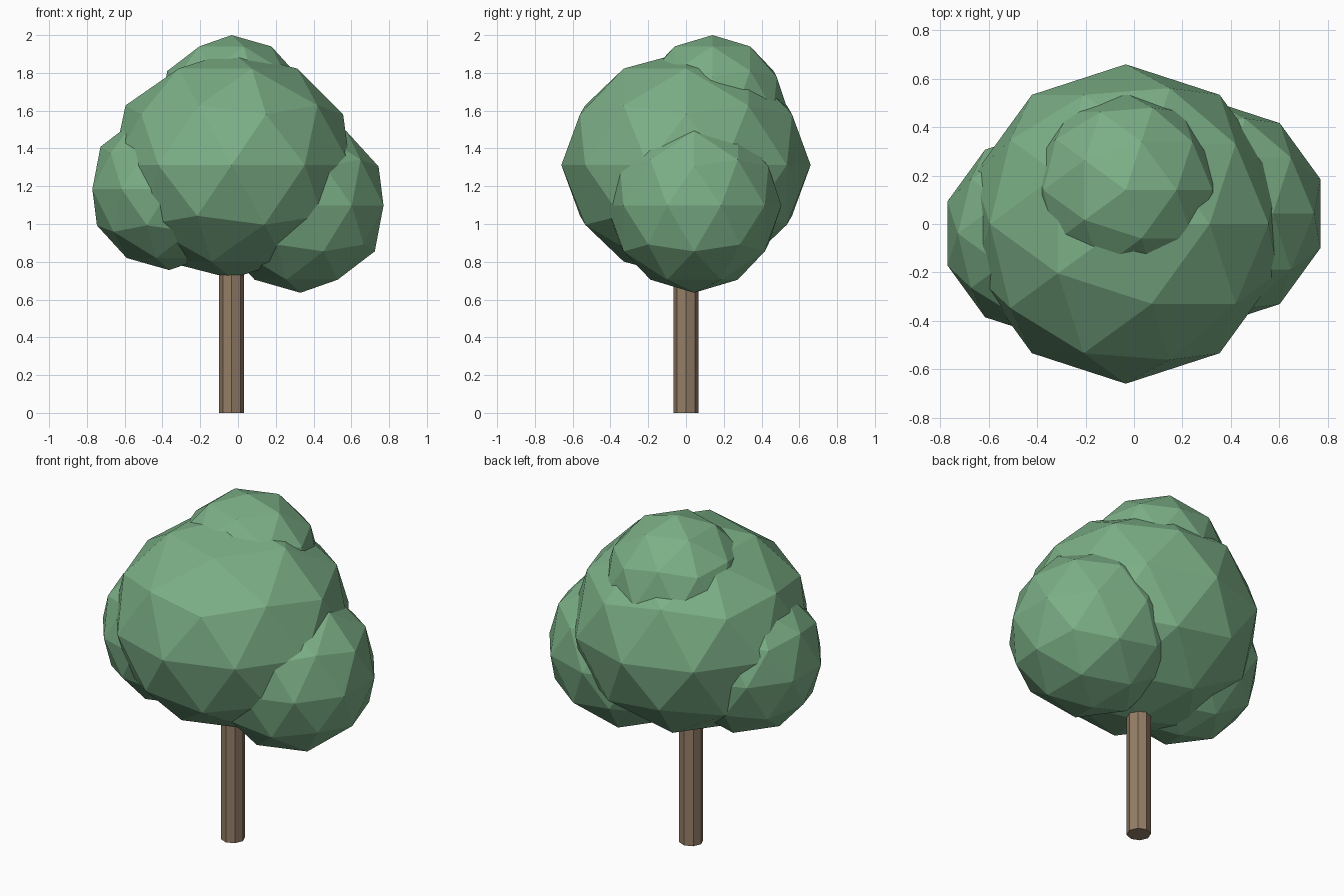
import bpy

cube = bpy.data.objects.get("Cube")
if cube:
    bpy.data.objects.remove(cube, do_unlink=True)


def make_material(name, rgb):
    mat = bpy.data.materials.new(name)
    mat.use_nodes = True
    color = (*rgb, 1.0)
    mat.diffuse_color = color
    mat.node_tree.nodes["Principled BSDF"].inputs["Base Color"].default_value = color
    return mat


leaf_green = make_material("leaf green", (0.20, 0.43, 0.24))
bark_brown = make_material("bark brown", (0.30, 0.21, 0.135))


def finish(name, mat):
    obj = bpy.context.object
    obj.name = name
    obj.data.name = name
    obj.data.materials.append(mat)
    bpy.ops.object.shade_flat()
    return obj


def foliage(name, center, radius, height_scale=1.0):
    """Faceted leaf clump."""
    bpy.ops.mesh.primitive_ico_sphere_add(subdivisions=2, radius=radius, location=center)
    obj = finish(name, leaf_green)
    obj.scale.z = height_scale


# Trunk: eight-sided post reaching into the crown
trunk_height = 0.95
bpy.ops.mesh.primitive_cylinder_add(vertices=8, radius=0.066, depth=trunk_height,
                                    location=(-0.034, 0, trunk_height / 2))
finish("trunk", bark_brown)

# Crown: a slightly flattened main clump with three smaller ones
foliage("main_foliage", (-0.034, 0, 1.312), 0.66, 0.91)
foliage("top_foliage", (-0.034, 0.14, 1.60), 0.40)
foliage("left_foliage", (0.331, 0.043, 1.098), 0.462)
foliage("right_foliage", (-0.364, -0.039, 1.184), 0.428)
